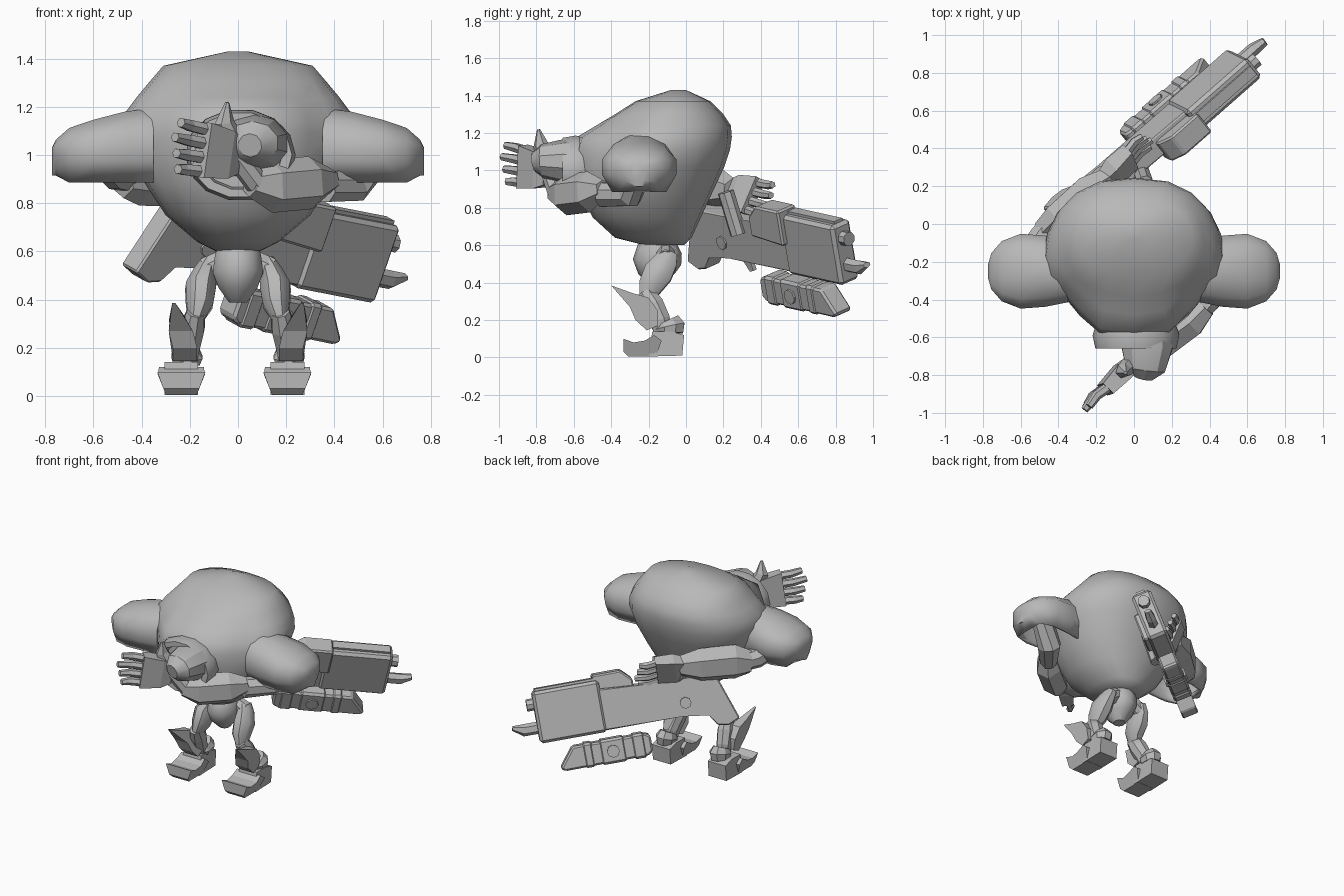
import bpy, bmesh, math
from mathutils import Vector as V, Matrix

if "Cube" in bpy.data.objects:
    bpy.data.objects.remove(bpy.data.objects["Cube"])

grey = bpy.data.materials.new("plain_grey")
grey.use_nodes = True
GREY = (0.48, 0.48, 0.48, 1)
grey.diffuse_color = GREY
grey.node_tree.nodes["Principled BSDF"].inputs["Base Color"].default_value = GREY


def finish(name, bm, matrix=None, smooth=None):
    if matrix:
        bm.transform(matrix)
    bmesh.ops.recalc_face_normals(bm, faces=bm.faces)
    me = bpy.data.meshes.new(name)
    bm.to_mesh(me)
    bm.free()
    me.materials.append(grey)
    ob = bpy.data.objects.new(name, me)
    bpy.context.collection.objects.link(ob)
    if smooth:
        bpy.ops.object.select_all(action='DESELECT')
        ob.select_set(True)
        bpy.context.view_layer.objects.active = ob
        bpy.ops.object.shade_smooth_by_angle(angle=math.radians(smooth))
    return ob


def loft(rings):
    """Skin a list of equal-length point rings."""
    bm = bmesh.new()
    rows = [[bm.verts.new(p) for p in r] for r in rings]
    n = len(rows[0])
    for a, b in zip(rows, rows[1:]):
        for i in range(n):
            bm.faces.new((a[i], a[(i + 1) % n], b[(i + 1) % n], b[i]))
    bm.faces.new(rows[0])
    bm.faces.new(rows[-1])
    return bm


def limb(name, path, up=(0, 0, 1), sides=8, smooth=None, matrix=None):
    """Tapered limb; path holds (point, half width, half depth)."""
    pts = [V(p[0]) for p in path]
    rings = []
    for i, (_, rw, rd) in enumerate(path):
        d = (pts[min(i + 1, len(pts) - 1)] - pts[max(i - 1, 0)]).normalized()
        a = d.cross(V(up)).normalized()
        b = a.cross(d)
        angs = [math.tau * (k + .5) / sides for k in range(sides)]
        rings.append([pts[i] + a * rw * math.cos(t) + b * rd * math.sin(t) for t in angs])
    return finish(name, loft(rings), matrix, smooth)


def slab(name, profile, y0, y1, matrix=None, bevel=0.0):
    """Side profile extruded across y."""
    bm = loft([[V((s, y, t)) for s, t in profile] for y in (y0, y1)])
    if bevel:
        bmesh.ops.bevel(bm, geom=bm.edges[:], offset=bevel, segments=1, affect='EDGES')
    return finish(name, bm, matrix)


def rect(x0, x1, z0, z1):
    return [(x0, z0), (x1, z0), (x1, z1), (x0, z1)]


# Hunched torso shell: rings of height, half width, front y, back y
levels = [(.60, .09, -.22, -.01), (.64, .17, -.38, .03), (.75, .30, -.50, .08),
          (.88, .385, -.56, .14), (1.02, .455, -.60, .205), (1.11, .48, -.60, .235),
          (1.18, .465, -.58, .245), (1.24, .42, -.48, .24), (1.30, .37, -.38, .20),
          (1.37, .31, -.27, .13), (1.43, .04, -.08, 0)]
rings = []
for z, hw, yf, yb in levels:
    ring = []
    for k in range(20):
        t = math.tau * k / 20
        c = math.copysign(abs(math.cos(t)) ** .8, math.cos(t))
        p = V((hw * c, (yf + yb) / 2 + (yb - yf) / 2 * math.sin(t), z))
        dent = max(0, 1 - (V((abs(p.x), p.y, z)) - V((.33, -.43, 1.12))).length / .22)
        ring.append(p + V((math.copysign(.03, -p.x), .10, -.03)) * dent)
    rings.append(ring)
finish("torso_shell", loft(rings), smooth=50)

# Shoulder cups, flat and open underneath
for side, label in ((1, "left"), (-1, "right")):
    rings = []
    for x, ry, rz in ((.35, .17, .17), (.47, .195, .155), (.60, .205, .12),
                      (.70, .165, .085), (.755, .10, .035), (.772, .04, 0)):
        ring = []
        for k in range(12):
            t = math.tau * (k + .5) / 12
            s = math.sin(t)
            z = 1.03 + (rz * s if s > 0 else .15 * s * (1.4 if x < .72 else .8))
            ring.append(V((side * x, -.25 + ry * math.cos(t), max(z, .885))))
        rings.append(ring)
    bm = loft(rings)
    low = [f for f in bm.faces if all(v.co.z < .89 for v in f.verts)]
    bmesh.ops.delete(bm, geom=low, context='FACES')
    cup = finish("shoulder_cup_" + label, bm, smooth=45)
    cup.modifiers.new("thickness", 'SOLIDIFY').thickness = .025

# Neck collar and head
collar = []
for y, r in ((-.54, .21), (-.59, .225), (-.66, .21), (-.66, .17), (-.57, .16)):
    collar.append([V((.01 + r * 1.02 * math.cos(math.tau * k / 14), y,
                      1.0 + r * .85 * math.sin(math.tau * k / 14))) for k in range(14)])
finish("neck_collar", loft(collar), smooth=30)
limb("head", [((.06, -.52, 1.02), .15, .14), ((.07, -.66, 1.05), .14, .12),
              ((.06, -.77, 1.05), .11, .09), ((.05, -.815, 1.04), .05, .05)], sides=10, smooth=30)


def hand(name, wrist, along, across, size):
    """Palm, four fingers and a thumb; fingers fan out along 'across'."""
    d, a = V(along).normalized(), V(across)
    a = (a - d * a.dot(d)).normalized()
    m = Matrix((d, a, d.cross(a))).transposed().to_4x4()
    m = Matrix.Translation(wrist) @ m @ Matrix.Scale(size, 4)
    palm = [[V((x, y * w, z)) for y, z in ((-1, -h), (1, -h), (1, h), (-1, h))]
            for x, w, h in ((0, .065, .035), (.06, .09, .045), (.18, .105, .035))]
    finish(name + "_palm", loft(palm), m)
    for i in range(4):
        y = -.08 + i * .053
        limb(f"{name}_finger_{i + 1}", [((.16, y, 0), .025, .025),
             ((.24, y * 1.05, .015), .024, .024), ((.325 - .02 * abs(i - 2), y * 1.1, .005), .019, .019)],
             sides=6, matrix=m)
    limb(name + "_thumb", [((.02, .05, 0), .05, .045), ((.07, .12, .01), .04, .035),
         ((.08, .195, 0), .008, .008)], sides=6, matrix=m)


# Left arm, folded across the chest
limb("left_upper_arm", [((.58, -.25, 1.0), .07, .07), ((.48, -.30, .87), .08, .07),
                        ((.36, -.45, .87), .06, .07)])
limb("left_forearm", [((.38, -.44, .90), .06, .05), ((.30, -.52, .885), .09, .11),
                      ((.14, -.64, .87), .09, .11), ((.05, -.70, .88), .055, .055)], sides=6)
limb("left_wrist", [((.08, -.69, .88), .05, .05), ((-.01, -.73, 1.0), .05, .05)])
hand("left_hand", (-.015, -.735, .995), (-.68, -.70, .13), (.1, 0, 1), 1.1)

# Right arm, reaching back to the weapon
limb("right_upper_arm", [((-.58, -.22, 1.0), .07, .07), ((-.5, -.08, .92), .07, .07),
                         ((-.43, .02, .90), .06, .06)])
limb("right_forearm", [((-.48, -.04, .90), .07, .08), ((-.41, .03, .91), .085, .12),
                       ((-.24, .18, .90), .09, .115), ((-.13, .25, .89), .06, .07)], sides=6)
hand("right_hand", (-.15, .24, .885), (.74, .65, -.14), (.3, -.3, -1), 1)

# Pelvis
limb("pelvis", [((0, -.13, .63), .08, .08), ((0, -.14, .58), .10, .12), ((0, -.155, .51), .11, .13),
                ((0, -.155, .45), .085, .10), ((0, -.15, .39), .04, .04)], up=(0, 1, 0), sides=10, smooth=45)


def sideways(name, profile, x0, x1, lean=lambda z: 0, slim=lambda z: 1):
    """Side profile of (y, z) spread across x, leaning and slimming by height."""
    mid, half = (x0 + x1) / 2, (x1 - x0) / 2
    finish(name, loft([[V((mid + lean(z) + k * half * slim(z), y, z)) for y, z in profile]
                       for k in (-1, 1)]))


# Legs and feet, mirrored
for side, label in ((1, "left"), (-1, "right")):
    def leg(part, path, **kw):
        limb(f"{label}_{part}", [((side * x, y, z), a, b) for x, y, z, a, b in path], **kw)
    fwd = (0, 1, 0)
    leg("hip", [(.06, -.11, .56, .05, .05), (.13, -.11, .52, .055, .06)], smooth=40)
    leg("thigh", [(.12, -.09, .56, .035, .05), (.14, -.11, .51, .05, .07), (.155, -.15, .45, .068, .085),
                  (.16, -.19, .38, .06, .07), (.175, -.21, .32, .035, .045)], up=fwd, smooth=45)
    leg("shin", [(.175, -.22, .35, .04, .05), (.19, -.18, .28, .055, .065), (.205, -.14, .20, .05, .06),
                 (.21, -.12, .13, .04, .05)], up=fwd)
    sideways(label + "_shin_blade", [(-.40, .385), (-.29, .345), (-.20, .32), (-.15, .25), (-.15, .17),
                                     (-.21, .145), (-.27, .20), (-.30, .27)],
             side * .22 - .05, side * .22 + .05,
             lambda z: side * max(0, z - .2) * .25, lambda z: min(1, (.40 - z) * 9))
    leg("ankle_cuff", [(.21, -.10, .195, .05, .07), (.212, -.085, .165, .07, .085),
                       (.215, -.085, .13, .06, .075)], up=fwd)
    mid = side * .22 - .015
    sideways(label + "_toe", [(-.335, .10), (-.335, .03), (-.31, .005), (-.16, .005), (-.13, .09), (-.17, .12),
                              (-.22, .09), (-.28, .08)],
             mid - .1, mid + .1, slim=lambda z: min(.62 + z * 4, 1.36 - z * 3.6))
    sideways(label + "_heel", [(-.20, .005), (-.02, .01), (-.01, .12), (-.08, .14), (-.18, .14)],
             mid - .07, mid + .07)

# Weapon frame: local x to the muzzle, y to its left, z up
d = V((.74, .65, -.145)).normalized()
up = V((.33, -.15, .93))
up = (up - d * up.dot(d)).normalized()
G = Matrix.Translation((.59, .855, .565)) @ Matrix((d, up.cross(d), up)).transposed().to_4x4()


def gun_rod(name, a, b, r):
    limb(name, [(a, r, r), (b, r, r)], up=(.3, .2, .9), matrix=G)


slab("weapon_stock_body", [(-.4, -.165), (-.4, .11), (-.8, .08), (-1.19, .08), (-1.30, -.24), (-1.22, -.275),
                           (-1.15, -.26), (-1.11, -.18), (-.94, -.165)], -.055, .055, G, .008)
slab("barrel_housing", rect(-.44, 0, -.175, .165), -.068, .068, G, .018)
slab("housing_rail", rect(-.43, -.02, .15, .18), -.03, .03, G)
slab("receiver_block", [(-.66, .02), (-.4, 0), (-.4, .2), (-.59, .2), (-.66, .13)], -.1, .03, G, .01)
gun_rod("side_handle", (-.86, -.06, .23), (-.80, -.07, .0), .045)
gun_rod("pivot_bolt", (-.97, -.065, -.08), (-.97, .065, -.08), .038)
gun_rod("muzzle_nub", (-.02, 0, .08), (.045, 0, .08), .04)
limb("muzzle_prong", [((-.02, 0, -.075), .035, .04), ((.09, 0, -.075), .035, .04),
                      ((.16, 0, -.05), .025, .015)], sides=6, matrix=G)
slab("trigger", [(-.9, -.15), (-.82, -.15), (-.80, -.23), (-.83, -.24)], -.012, .012, G)

# Underslung launcher
slab("launcher_body", [(-.71, -.25), (-.71, -.35), (-.68, -.375), (-.13, -.38), (-.10, -.36), (-.2, -.23),
                       (-.68, -.23)], -.058, .058, G, .012)
for i, (s, e) in enumerate(((-.67, -.58), (-.54, -.37), (-.33, -.26))):
    slab(f"launcher_band_{i + 1}", rect(s, e, -.385, -.222), -.064, .064, G, .015)
gun_rod("launcher_bolt", (-.455, -.075, -.305), (-.455, .075, -.305), .042)
